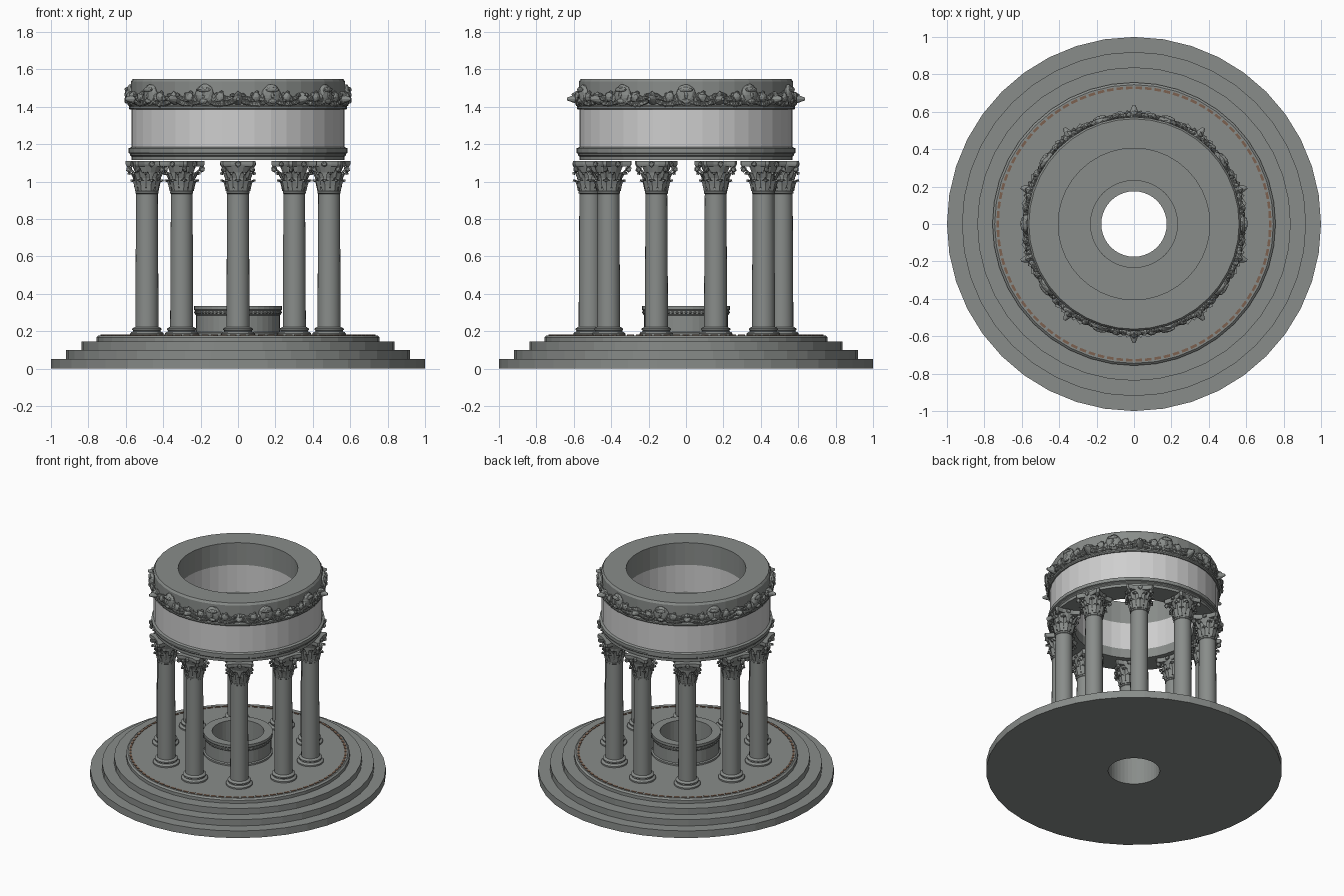
import bpy, bmesh, math, random
from mathutils import Matrix, Vector

if "Cube" in bpy.data.objects:
    bpy.data.objects.remove(bpy.data.objects["Cube"])

random.seed(4)
TAU = 2 * math.pi
N = 10          # columns and frieze bays
SEG = 40        # sides of the big rings


def material(name, rgb):
    m = bpy.data.materials.new(name)
    m.diffuse_color = (*rgb, 1)
    m.use_nodes = True
    m.node_tree.nodes["Principled BSDF"].inputs["Base Color"].default_value = m.diffuse_color
    return m


STONE = material("grey stone", (0.25, 0.265, 0.255))
PALE = material("pale stone", (0.62, 0.62, 0.62))
BROWN = material("brown inlay", (0.20, 0.12, 0.08))


def finish(bm, name, mat, smooth=False):
    bmesh.ops.recalc_face_normals(bm, faces=bm.faces)
    me = bpy.data.meshes.new(name)
    bm.to_mesh(me)
    bm.free()
    me.materials.append(mat)
    ob = bpy.data.objects.new(name, me)
    bpy.context.collection.objects.link(ob)
    if smooth:
        bpy.ops.object.select_all(action='DESELECT')
        ob.select_set(True)
        bpy.context.view_layer.objects.active = ob
        bpy.ops.object.shade_smooth_by_angle(angle=math.radians(35))
    return ob


def lathe(bm, profile, seg, closed=True):
    """Turn (radius, height) points about z; open profiles get capped."""
    rings = [[bm.verts.new((r * math.cos(TAU * i / seg), r * math.sin(TAU * i / seg), z))
              for i in range(seg)] for r, z in profile]
    for a, b in zip(rings, rings[1:] + (rings[:1] if closed else [])):
        for i in range(seg):
            j = (i + 1) % seg
            bm.faces.new((a[i], a[j], b[j], b[i]))
    if not closed:
        bm.faces.new(rings[0])
        bm.faces.new(rings[-1])


def ring(name, mat, profile, seg=SEG):
    bm = bmesh.new()
    lathe(bm, profile, seg)
    return finish(bm, name, mat)


def lump(bm, mat4, sub=1, jitter=0.12):
    """Rough carved blob from a jittered icosphere."""
    vs = bmesh.ops.create_icosphere(bm, subdivisions=sub, radius=1)["verts"]
    for v in vs:
        v.co *= 1 + random.uniform(-jitter, jitter)
        v.co = mat4 @ v.co


def place(angle, r, z, scale):
    """Local x points outwards, y runs along the ring."""
    return (Matrix.Rotation(angle, 4, 'Z') @ Matrix.Translation((r, 0, z))
            @ Matrix.Diagonal((*scale, 1)))


def leaf(bm, angle, sections):
    """Curling leaf: sections of (radius, height, half width)."""
    rot = Matrix.Rotation(angle, 3, 'Z')
    rows = []
    for r, z, w in sections:
        pts = ((r, -w, z), (r + 0.008, 0, z), (r, w, z), (r - 0.008, 0, z - 0.003))
        rows.append([bm.verts.new(rot @ Vector(p)) for p in pts])
    for a, b in zip(rows, rows[1:]):
        for i in range(4):
            bm.faces.new((a[i], a[(i + 1) % 4], b[(i + 1) % 4], b[i]))
    bm.faces.new(rows[0])
    bm.faces.new(rows[-1])


# Stepped round base with a central shaft
ring("stepped_base", STONE, [
    (0.175, 0), (1, 0), (1, 0.053), (0.92, 0.053), (0.92, 0.10), (0.838, 0.10),
    (0.838, 0.145), (0.757, 0.145), (0.757, 0.168), (0.745, 0.178), (0.175, 0.178)])

# Brown dashed inlay set in the floor
bm = bmesh.new()
for i in range(90):
    t = TAU * i / 90
    m = place(t, 0.728, 0.179, (0.014, 0.036, 0.006))
    bmesh.ops.create_cube(bm, size=1, matrix=m)
finish(bm, "floor_inlay", BROWN)

# Well with rim and bead course
ring("well", STONE, [
    (0.175, 0.178), (0.235, 0.178), (0.235, 0.19), (0.225, 0.195), (0.225, 0.285),
    (0.229, 0.29), (0.229, 0.31), (0.235, 0.316), (0.235, 0.335), (0.175, 0.335)])
bm = bmesh.new()
for i in range(60):
    lump(bm, place(TAU * i / 60, 0.228, 0.30, (0.008, 0.009, 0.008)), 1, 0)
finish(bm, "well_beads", STONE, True)

# Column shaft and moulded foot
bm = bmesh.new()
lathe(bm, [(0.09, 0.178), (0.09, 0.188), (0.084, 0.195), (0.074, 0.198), (0.074, 0.204),
           (0.079, 0.208), (0.079, 0.214), (0.070, 0.220), (0.062, 0.224), (0.061, 0.45),
           (0.058, 0.935), (0.062, 0.938), (0.062, 0.948), (0.057, 0.952)], 24, False)
column = finish(bm, "column", STONE, True)

# Capital: bell, two rows of leaves, corner scrolls, curved slab
bm = bmesh.new()
lathe(bm, [(0.056, 0.948), (0.058, 1.0), (0.064, 1.05), (0.078, 1.085)], 16, False)
for i in range(8):
    leaf(bm, TAU * i / 8, [(0.058, 0.95, 0.02), (0.064, 0.98, 0.024),
                           (0.072, 1.004, 0.02), (0.084, 1.012, 0.013), (0.086, 1.0, 0.006)])
    leaf(bm, TAU * (i + 0.5) / 8, [(0.06, 0.97, 0.016), (0.067, 1.02, 0.022),
                                   (0.079, 1.045, 0.018), (0.094, 1.052, 0.012),
                                   (0.096, 1.038, 0.006)])
for i in range(4):
    a = TAU * (i + 0.5) / 4
    leaf(bm, a, [(0.068, 1.02, 0.014), (0.085, 1.055, 0.014), (0.112, 1.08, 0.012)])
    lump(bm, place(a, 0.108, 1.066, (0.018, 0.013, 0.018)))
    lump(bm, place(TAU * i / 4, 0.085, 1.093, (0.012, 0.018, 0.016)))
outline = []
for i in range(4):
    a = TAU * i / 4
    for r, d in ((0.078, 0), (0.088, 0.45), (0.123, 0.71), (0.123, 0.86), (0.088, 1.12)):
        outline.append((r * math.cos(a + d), r * math.sin(a + d)))
levels = [[bm.verts.new((x * s, y * s, z)) for x, y in outline]
          for s, z in ((0.94, 1.08), (1.0, 1.092), (1.0, 1.11))]
for a, b in zip(levels, levels[1:]):
    for i in range(20):
        j = (i + 1) % 20
        bm.faces.new((a[i], a[j], b[j], b[i]))
bm.faces.new(levels[0])
bm.faces.new(levels[-1])
capital = finish(bm, "capital", STONE)

# Circle of columns
for k in range(N):
    a = -math.pi / 2 + TAU * k / N
    for src in (column, capital):
        ob = src if k == 0 else src.copy()
        if k:
            bpy.context.collection.objects.link(ob)
        ob.location = (0.512 * math.cos(a), 0.512 * math.sin(a), 0)
        ob.rotation_euler.z = a

# Ring beam: lower moulding, pale drum wall, upper cornice
ring("lower_moulding", STONE, [
    (0.405, 1.115), (0.57, 1.115), (0.57, 1.135), (0.578, 1.142), (0.578, 1.15),
    (0.586, 1.154), (0.586, 1.178), (0.572, 1.184), (0.405, 1.184)])
ring("drum_wall", PALE, [(0.405, 1.184), (0.57, 1.184), (0.57, 1.385), (0.405, 1.385)])
ring("cornice", STONE, [
    (0.405, 1.385), (0.578, 1.385), (0.584, 1.392), (0.584, 1.402), (0.572, 1.408),
    (0.572, 1.535), (0.562, 1.55), (0.405, 1.55)])

# Carved frieze: pointed bosses, oval heads, rosettes, hanging garlands
bosses, heads, garland = bmesh.new(), bmesh.new(), bmesh.new()
for k in range(N):
    a = -math.pi / 2 + TAU * k / N
    spike = (place(a, 0.602, 1.442, (1, 1, 1)) @ Matrix.Rotation(math.pi / 2, 4, 'Y'))
    bmesh.ops.create_cone(bosses, cap_ends=True, segments=10, radius1=0.034,
                          radius2=0.008, depth=0.066, matrix=spike)
    lump(bosses, place(a, 0.585, 1.455, (0.028, 0.022, 0.028)))
    for s in (-1, 1):
        lump(bosses, place(a + s * 0.045, 0.585, 1.462, (0.014, 0.017, 0.011)))
    # head midway between bosses, with brow, nose and chin
    h = a + TAU / N / 2
    lump(heads, place(h, 0.576, 1.462, (0.026, 0.052, 0.058)), 3, 0.05)
    for dz, w, t in ((0.03, 0.038, 0.014), (0.0, 0.011, 0.022), (-0.032, 0.024, 0.014)):
        lump(heads, place(h, 0.595, 1.462 + dz, (0.012, w, t)), 2, 0.08)
    for s in (-1, 1):
        lump(heads, place(h + s * 0.085, 0.582, 1.445, (0.016, 0.016, 0.028)))
        # rosette above each garland
        f = a + s * 0.165
        lump(heads, place(f, 0.586, 1.452, (0.016, 0.024, 0.026)), 2, 0.1)
        for p in range(5):
            q = TAU * p / 5
            lump(heads, place(f + 0.04 * math.cos(q), 0.58, 1.45 + 0.025 * math.sin(q),
                              (0.012, 0.013, 0.013)))
        # garland sagging between boss and head
        for i in range(14):
            u = (i + 0.5) / 14
            z = 1.452 - 0.026 * math.sin(math.pi * u)
            for dz in (-0.012, 0.012):
                r = random.uniform(0.012, 0.018)
                lump(garland, place(a + s * u * TAU / N / 2, 0.58, z + dz,
                                    (r, r, r)), 1, 0.2)
finish(bosses, "frieze_bosses", STONE)
finish(heads, "frieze_heads_and_rosettes", STONE)
finish(garland, "frieze_garland", STONE)
